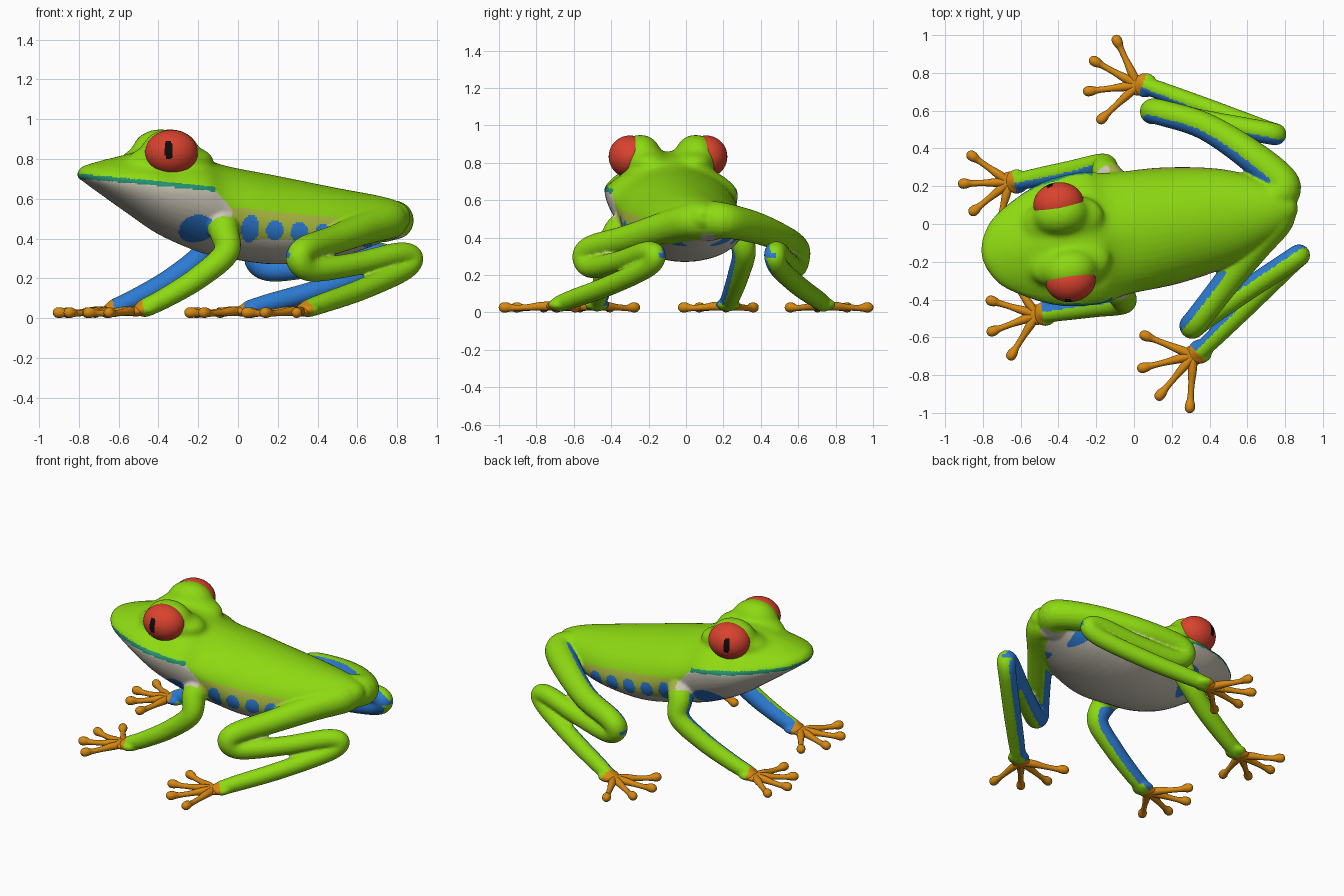
import bpy, bmesh, math
from mathutils import Vector, Matrix
from mathutils.kdtree import KDTree

if "Cube" in bpy.data.objects:
    bpy.data.objects.remove(bpy.data.objects["Cube"])

GREEN, CREAM, BLUE, ORANGE, RED, BLACK, YELLOW, TEAL = range(8)
MATS = []
for name, c in (("leaf green", (.27, .7, .006)), ("cream", (.6, .56, .47)), ("blue", (.026, .2, .66)),
                ("orange", (.68, .25, .006)), ("red", (.7, .055, .027)), ("black", (.004, .004, .004)),
                ("olive yellow", (.41, .5, .05)), ("teal", (.017, .28, .16))):
    m = bpy.data.materials.new(name)
    m.diffuse_color = (*c, 1)
    m.use_nodes = True
    m.node_tree.nodes["Principled BSDF"].inputs["Base Color"].default_value = m.diffuse_color
    MATS.append(m)

# The torso and head point along a line turned 9 degrees from x
AXIS = Matrix.Translation((0, -.038, 0)) @ Matrix.Rotation(math.radians(9), 4, 'Z')
TO_LOCAL = AXIS.inverted()


def spline(pts, n):
    """Catmull-Rom samples through tuples of any length."""
    p = [Vector(q) for q in pts]
    p = [2 * p[0] - p[1]] + p + [2 * p[-1] - p[-2]]
    out = []
    for i in range(1, len(p) - 2):
        a, b, c, d = p[i - 1:i + 3]
        for k in range(n):
            t = k / n
            out.append(.5 * (2 * b + (c - a) * t + (2 * a - 5 * b + 4 * c - d) * t * t
                             + (3 * b - a - 3 * c + d) * t ** 3))
    return out + [p[-2]]


def skin(bm, rings):
    """Join rings of points into a closed tube."""
    vs = [[bm.verts.new(co) for co in r] for r in rings]
    n = len(vs[0])
    for a, b in zip(vs, vs[1:]):
        for i in range(n):
            bm.faces.new((a[i], a[(i + 1) % n], b[(i + 1) % n], b[i]))
    bm.faces.new(vs[0][::-1])
    bm.faces.new(vs[-1])


def tube(bm, samples, sides=16):
    """Round tube with domed ends along samples of (x, y, z, radius)."""
    pts = [(s.xyz, s[3]) for s in samples]
    for end in (0, -1):
        p, r = pts[end]
        d = (p - pts[1 if end == 0 else -2][0]).normalized()
        dome = [(p + d * r * math.sin(a), r * math.cos(a)) for a in (.4, .8, 1.15, 1.45)]
        pts = dome[::-1] + pts if end == 0 else pts + dome
    rings, q, prev = [], None, None
    for i, (p, r) in enumerate(pts):
        t = (pts[min(i + 1, len(pts) - 1)][0] - pts[max(i - 1, 0)][0]).normalized()
        q = t.to_track_quat('Z', 'Y') if q is None else prev.rotation_difference(t) @ q
        prev = t
        turn = [2 * math.pi * k / sides for k in range(sides)]
        rings.append([p + q @ Vector((r * math.cos(a), r * math.sin(a), 0)) for a in turn])
    skin(bm, rings)


def ball(bm, matrix, centre, size, u=32, v=16):
    bmesh.ops.create_uvsphere(bm, u_segments=u, v_segments=v, radius=1,
                              matrix=matrix @ Matrix.Translation(centre) @ Matrix.Diagonal((*size, 1)))


def finish(bm, name, mats):
    bmesh.ops.recalc_face_normals(bm, faces=bm.faces)
    me = bpy.data.meshes.new(name)
    bm.to_mesh(me)
    bm.free()
    for i in mats:
        me.materials.append(MATS[i])
    me.shade_smooth()
    ob = bpy.data.objects.new(name, me)
    bpy.context.collection.objects.link(ob)
    return ob


# Torso and head stations: x, half width, widest z, top z, bottom z
STATIONS = [(-.815, .03, .718, .735, .705), (-.79, .10, .715, .762, .69), (-.72, .19, .705, .785, .64),
            (-.55, .29, .685, .83, .52), (-.4, .34, .665, .865, .42), (-.22, .352, .645, .83, .34),
            (-.08, .325, .57, .77, .305), (.2, .31, .455, .715, .27), (.5, .255, .45, .655, .305),
            (.73, .16, .48, .612, .38), (.84, .08, .5, .575, .44), (.875, .025, .505, .535, .48)]
bm = bmesh.new()
rings = []
for x, w, zm, zt, zb in spline(STATIONS, 5):
    e = 2 / min(2, 1.15 + 2 * abs(x + .38))        # the head is more pointed in section
    ring = []
    for k in range(48):
        c, s = math.cos(math.pi * k / 24), math.sin(math.pi * k / 24)
        y = w * math.copysign(abs(c) ** (e if s > 0 else 1), c)
        z = zm + (zt - zm) * s ** e if s > 0 else zm + (zm - zb) * s
        ring.append(AXIS @ Vector((x, y, z)))
    rings.append(ring)
skin(bm, rings)

# Eyelid bumps with broad feet
for s in (1, -1):
    ball(bm, AXIS, (-.37, s * .15, .835), (.15, .115, .119))
    ball(bm, AXIS, (-.36, s * .12, .80), (.22, .13, .075))

# Limb profiles: joint number, height, radius; shared by left and right
PROFILE = {"leg": [(0, .49, .095), (.25, .455, .085), (.6, .395, .073), (.93, .345, .069), (1, .29, .068),
                   (1.12, .243, .061), (1.5, .272, .059), (1.88, .32, .06), (2, .3, .058),
                   (2.1, .235, .055), (2.5, .14, .054), (2.85, .075, .05), (3, .047, .045)],
           "arm": [(0, .48, .09), (.6, .43, .075), (1, .325, .064), (1.35, .2, .058), (1.75, .1, .052),
                   (2, .05, .047)]}
# Side, kind, outward bow of the thigh, joints in plan
LIMBS = [(1, "leg", .08, [(.785, .21), (.1, .595), (.75, .475), (.06, .735)]),
         (-1, "leg", 0, [(.755, .03), (.31, -.54), (.875, -.165), (.35, -.675)]),
         (1, "arm", 0, [(-.12, .22), (-.17, .31), (-.62, .225)]),
         (-1, "arm", 0, [(-.08, -.3), (-.06, -.415), (-.47, -.475)])]
samples = []          # points along limbs, for colouring
for side, kind, bow, joints in LIMBS:
    path = [(.73, .12, .49, .11)] if kind == "leg" else []
    for t, z, r in PROFILE[kind]:
        i = min(int(t), len(joints) - 2)
        p = Vector(joints[i]).lerp(Vector(joints[i + 1]), t - i)
        path.append((p.x, p.y + (4 * bow * t * (1 - t) if t < 1 else 0), z, r))
    sp = spline(path, 8)
    tube(bm, sp, 20)
    ankle = sp[-1].xyz
    ball(bm, Matrix(), (ankle.x, ankle.y, .042), (.066, .066, .034))   # flared wrist or ankle
    toeward = Vector((*(sp[-1] - sp[-5]).xy, 0)).normalized()
    for i in range(8, len(sp)):
        d = sp[min(i + 2, len(sp) - 1)] - sp[i - 2]
        inner = Vector((-d.y, d.x, 0))                                 # sideways, towards the body
        inner = inner * (-side if inner.y > 0 else side)
        if kind == "arm":
            inner = Vector((-.5, -.85 * side, 0))
        samples.append((sp[i], inner.normalized(), ankle, toeward))
frog = finish(bm, "frog_body", [])

# Fuse all into one smooth skin
mod = frog.modifiers.new("fuse", 'REMESH')
mod.mode, mod.voxel_size = 'VOXEL', .009
mod = frog.modifiers.new("soften", 'SMOOTH')
mod.factor, mod.iterations = .5, 6
me = bpy.data.meshes.new_from_object(frog.evaluated_get(bpy.context.evaluated_depsgraph_get()))
frog.modifiers.clear()
frog.data = me

# Blend the eyelids further into the head
bm = bmesh.new()
bm.from_mesh(me)
crown = [v for v in bm.verts if v.co.z > .73 and -.66 < (TO_LOCAL @ v.co).x < -.08]
for _ in range(40):
    bmesh.ops.smooth_vert(bm, verts=crown, factor=.5, use_axis_x=True, use_axis_y=True, use_axis_z=True)
bm.to_mesh(me)
bm.free()
me.materials.clear()
for m in MATS:
    me.materials.append(m)
me.shade_smooth()

tree = KDTree(len(samples))
for i, smp in enumerate(samples):
    tree.insert(smp[0].xyz, i)
tree.balance()


def skin_colour(c, n):
    _, i, dist = tree.find(c)
    q, inner, ankle, toeward = samples[i]
    if dist < q[3] * 1.15 or c.z < .15:         # limbs: green outside, blue inside
        if (c - ankle).length < .12 and (c - ankle).dot(toeward) > .015:
            return ORANGE
        return BLUE if n.dot(inner) > .38 else GREEN
    x, y, z = TO_LOCAL @ c
    lip = .71 - .1 * (x + .8)
    if x < -.17:                                # head: lip line, throat, blue shoulder patch
        if z > lip + .013:
            return GREEN
        if z > lip - .011:
            return TEAL
        patch = ((x + .25) / .085) ** 2 + ((z - .45) / .07) ** 2 < 1
        return BLUE if patch and abs(y) > .12 else CREAM
    if z > (.645 - 1.1 * (x + .17) if x < -.08 else .55 - .1 * x if x < .68 else .42):
        return GREEN
    for k in range(6):                          # flank spots
        if ((x - .015 - .125 * k) / .045) ** 2 + ((z - .45 + .009 * k) / (.05 if k else .07)) ** 2 < 1:
            return BLUE
    return YELLOW if -.08 < x < .65 and z > .395 else CREAM


for f in me.polygons:
    f.material_index = skin_colour(f.center, f.normal)

# Eyes with upright slit pupils
for s, name in ((1, "left_eye"), (-1, "right_eye")):
    bm = bmesh.new()
    centre = Vector((-.372, s * .207, .833))
    ball(bm, AXIS, centre, (.133, .112, .113), 128, 64)
    for f in bm.faces:
        d = TO_LOCAL @ f.calc_center_median() - centre
        if d.y * s > 0 and abs((d.x + .03) / .018) ** 4 + abs((d.z - .012) / .047) ** 4 < 1:
            f.material_index = 1
    finish(bm, name, [RED, BLACK])

# Hands and feet: flat palm and four fanned toes with round pads
for name, px, py, start, step, size in (("left_hand", -.66, .222, 145, 37, .245),
                                        ("right_hand", -.515, -.48, 238, -37.5, .255),
                                        ("left_foot", .02, .735, 115, 36, .265),
                                        ("right_foot", .315, -.695, 266, -36, .28)):
    bm = bmesh.new()
    ball(bm, Matrix(), (px, py, .034), (.055, .055, .026))
    for k in range(4):
        a = math.radians(start + step * k)
        toe = [(px + math.cos(a) * size * t, py + math.sin(a) * size * t, z, r) for t, z, r in
               ((.08, .034, .024), (.3, .033, .023), (.55, .027, .017), (.8, .024, .017),
                (.93, .027, .026), (1, .027, .027))]
        tube(bm, spline(toe, 4), 12)
    finish(bm, name, [ORANGE])
